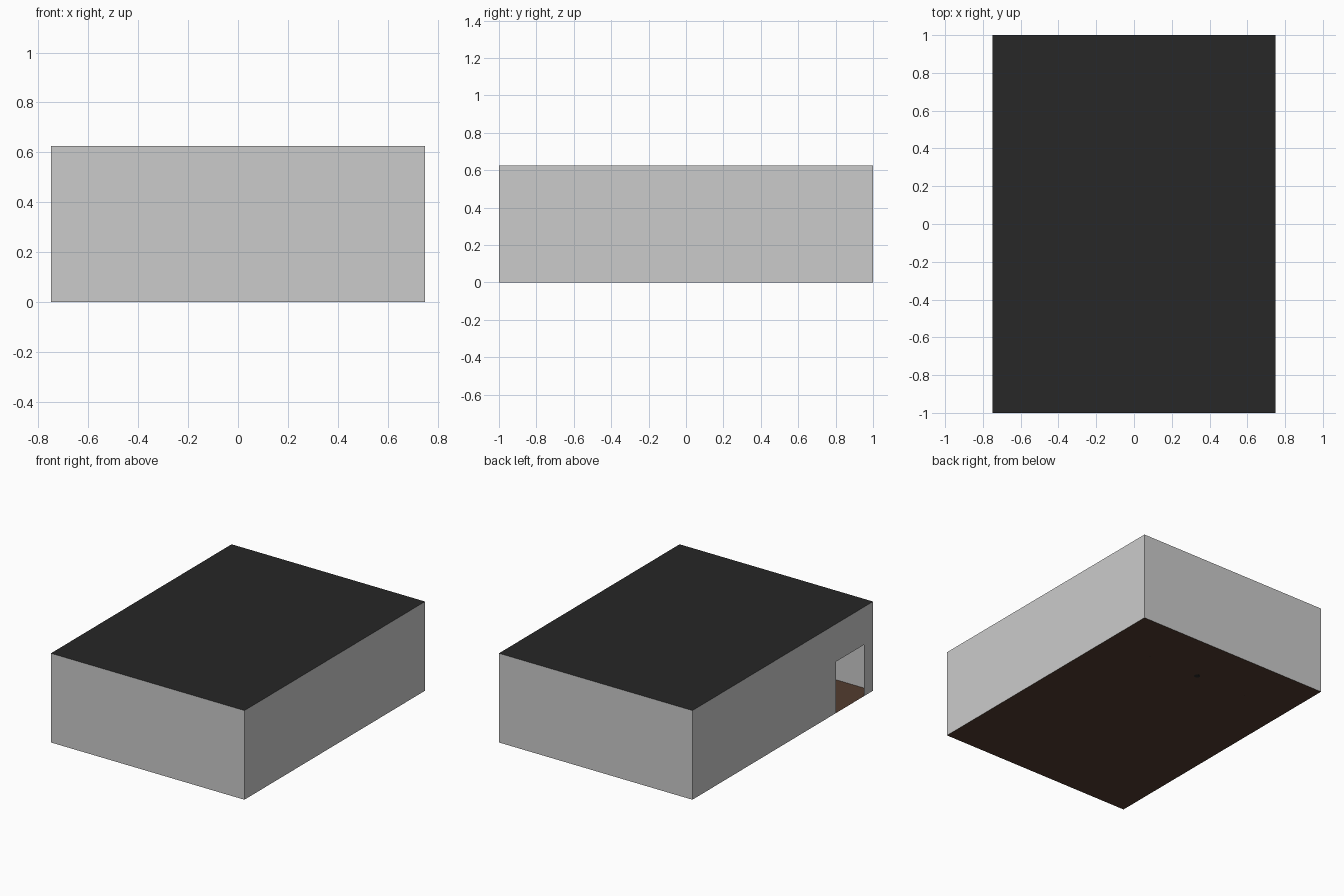
import bpy, math

if "Cube" in bpy.data.objects:
    bpy.data.objects.remove(bpy.data.objects["Cube"])

W, D, H = 0.75, 1.0, 0.625   # half width, half depth, height


def material(name, rgb):
    m = bpy.data.materials.new(name)
    m.diffuse_color = (*rgb, 1)
    m.use_nodes = True
    m.node_tree.nodes["Principled BSDF"].inputs["Base Color"].default_value = m.diffuse_color
    return m


def sheet(name, points, mat=None):
    """One flat polygon, single sided like the thin room shell."""
    me = bpy.data.meshes.new(name)
    me.from_pydata(points, [], [range(len(points))])
    ob = bpy.data.objects.new(name, me)
    bpy.context.collection.objects.link(ob)
    if mat:
        me.materials.append(mat)
    return ob


black = material("black", (0.02, 0.02, 0.02))
brown = material("brown", (0.085, 0.045, 0.028))

# Floor and ceiling
sheet("floor", [(-W, -D, 0), (-W, D, 0), (W, D, 0), (W, -D, 0)], brown)
sheet("ceiling", [(-W, -D, H), (W, -D, H), (W, D, H), (-W, D, H)], black)

# Plain walls
sheet("front_wall", [(-W, -D, 0), (W, -D, 0), (W, -D, H), (-W, -D, H)])
sheet("right_wall", [(W, -D, 0), (W, D, 0), (W, D, H), (W, -D, H)])
sheet("back_wall", [(W, D, 0), (-W, D, 0), (-W, D, H), (W, D, H)])

# Left wall with the doorway notched out of its outline
door_a, door_b, door_h = -0.59, -0.90, 0.36
outline = [(D, 0), (door_a, 0), (door_a, door_h), (door_b, door_h),
           (door_b, 0), (-D, 0), (-D, H), (D, H)]
sheet("left_wall", [(-W, y, z) for y, z in outline])

# Table inside: top, centre post and two curved feet just touching the floor
ty, th = 0.64, 0.14
bpy.ops.mesh.primitive_cube_add(size=1, location=(0, ty, th))
top = bpy.context.object
top.name = "table_top"
top.scale = (0.9, 0.22, 0.015)
top.data.materials.append(brown)

bpy.ops.mesh.primitive_cylinder_add(vertices=16, radius=0.02, depth=th,
                                    location=(0, ty, th / 2 - 0.001))
post = bpy.context.object
post.name = "table_post"
post.data.materials.append(black)

for side, x in (("left", -0.4), ("right", 0.4)):
    cu = bpy.data.curves.new(side + "_table_leg", 'CURVE')
    cu.dimensions = '3D'
    cu.bevel_depth = 0.006
    cu.bevel_resolution = 2
    sp = cu.splines.new('POLY')
    n = 12
    sp.points.add(n)
    for i, p in enumerate(sp.points):
        t = math.pi * i / n
        p.co = (x, ty + 0.1 * math.cos(t), th - (th - 0.005) * math.sin(t), 1)
    cu.materials.append(black)
    bpy.context.collection.objects.link(bpy.data.objects.new(side + "_table_leg", cu))
